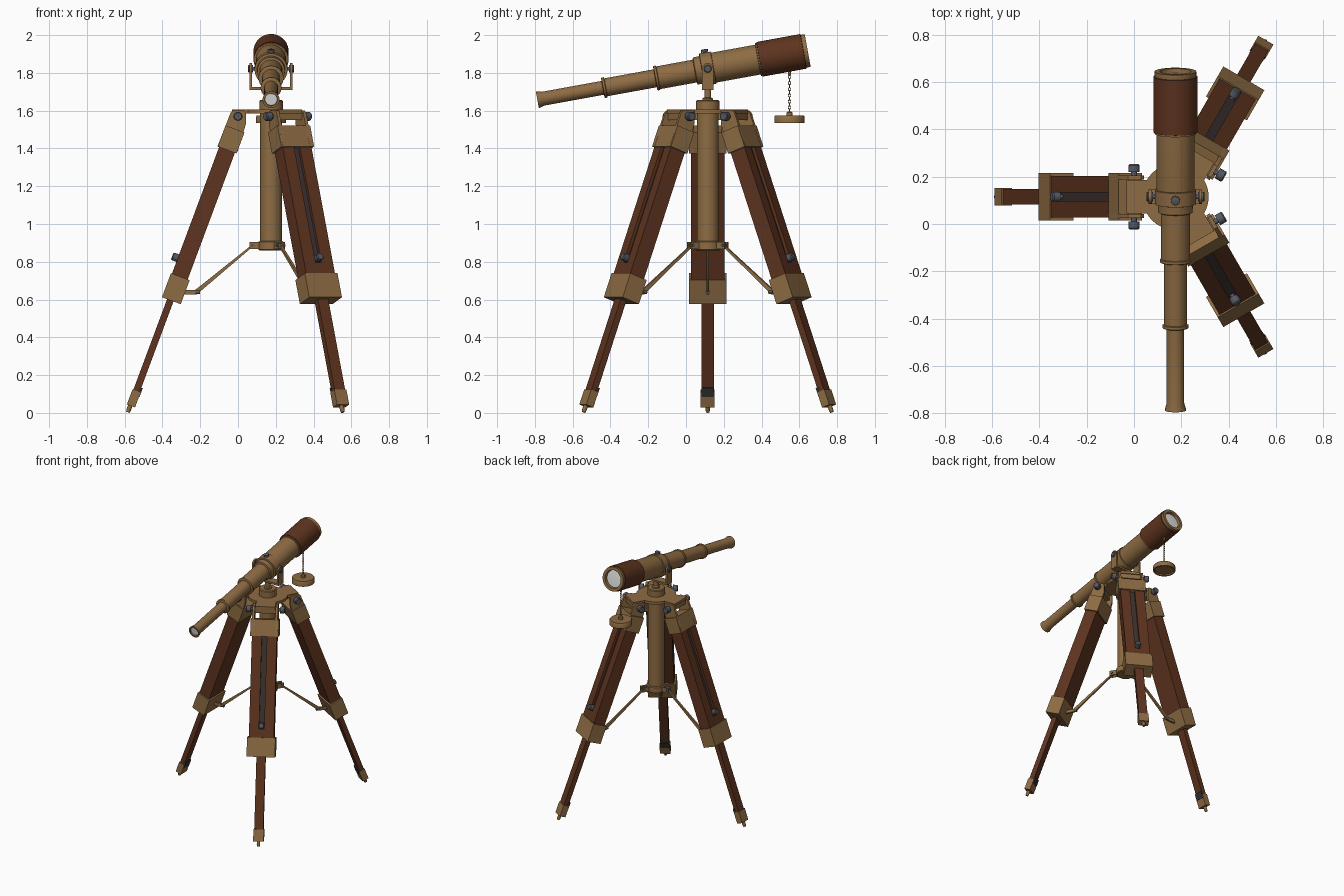
import bpy, bmesh, math
from mathutils import Vector, Matrix

if "Cube" in bpy.data.objects:
    bpy.data.objects.remove(bpy.data.objects["Cube"])

def material(name, rgb):
    m = bpy.data.materials.new(name)
    m.diffuse_color = (*rgb, 1)
    m.use_nodes = True
    m.node_tree.nodes["Principled BSDF"].inputs["Base Color"].default_value = m.diffuse_color
    return m

BRASS = material("aged brass", (.27, .15, .057))
WOOD = material("red brown wood", (.112, .034, .0135))
STEEL = material("blue grey steel", (.09, .10, .12))
SLOT = material("dark slot", (.045, .031, .03))
BLACK = material("blackened metal", (.03, .03, .03))
GLASS = material("pale glass", (.75, .76, .74))
I = Matrix.Identity(4)

def finish(name, bm, mat, M=I):
    bm.transform(M)
    bmesh.ops.remove_doubles(bm, verts=bm.verts, dist=1e-6)
    bmesh.ops.recalc_face_normals(bm, faces=bm.faces)
    for f in bm.faces:
        f.smooth = True
    for e in bm.edges:
        e.smooth = len(e.link_faces) == 2 and e.calc_face_angle() < .6
    me = bpy.data.meshes.new(name)
    bm.to_mesh(me)
    bm.free()
    me.materials.append(mat)
    ob = bpy.data.objects.new(name, me)
    bpy.context.collection.objects.link(ob)
    return ob

def prism(name, mat, pts, offset, M=I):
    bm = bmesh.new()
    a = [bm.verts.new(p) for p in pts]
    b = [bm.verts.new(Vector(p) + Vector(offset)) for p in pts]
    bm.faces.new(a)
    bm.faces.new(b[::-1])
    for i in range(len(a)):
        j = (i + 1) % len(a)
        bm.faces.new((a[i], a[j], b[j], b[i]))
    return finish(name, bm, mat, M)

def box(name, mat, x, y, z, M=I):
    pts = [(x[0], y[0], z[0]), (x[1], y[0], z[0]), (x[1], y[1], z[0]), (x[0], y[1], z[0])]
    return prism(name, mat, pts, (0, 0, z[1] - z[0]), M)

def lathe(name, mat, profile, M=I, n=40):
    """Spin (radius, height) points about local z; ends are closed on the axis."""
    bm = bmesh.new()
    prof = [(0, profile[0][1])] + list(profile) + [(0, profile[-1][1])]
    rings = []
    for r, h in prof:
        if r == 0:
            rings.append([bm.verts.new((0, 0, h))] * n)
        else:
            rings.append([bm.verts.new((r * math.cos(k * math.tau / n), r * math.sin(k * math.tau / n), h))
                          for k in range(n)])
    for p, q in zip(rings, rings[1:]):
        for k in range(n):
            j = (k + 1) % n
            vs = list(dict.fromkeys((p[k], p[j], q[j], q[k])))
            if len(vs) > 2:
                bm.faces.new(vs)
    return finish(name, bm, mat, M)

def along(p, q):
    """Frame with its origin at p and z pointing to q."""
    p, q = Vector(p), Vector(q)
    return Matrix.Translation(p) @ (q - p).to_track_quat('Z', 'Y').to_matrix().to_4x4()

def rod(name, mat, p, q, r, M=I, n=16):
    h = (Vector(q) - Vector(p)).length
    return lathe(name, mat, [(r, 0), (r, h)], M @ along(p, q), n)

def bolt(name, p, q, r, M=I):
    h = (Vector(q) - Vector(p)).length
    return lathe(name, STEEL, [(r * .5, 0), (r * .5, h * .35), (r, h * .35), (r, h * .9), (r * .8, h)],
                 M @ along(p, q), 16)

AX, AY = .175, .115
HUB = Matrix.Translation((AX, AY, 0))

# Centre column, collar, top socket and post
lathe("centre_column", BRASS, [(.058, .87), (.058, 1.59)], HUB)
lathe("column_collar", BRASS, [(.06, .86), (.067, .865), (.067, .905), (.06, .91)], HUB)
lathe("top_socket", BRASS, [(.062, 1.6), (.062, 1.65), (.057, 1.656)], HUB)
lathe("swivel_post", BRASS, [(.028, 1.65), (.028, 1.665), (.018, 1.67), (.018, 1.715)], HUB)

# Three-eared top plate
LEGS = [("left", math.pi), ("front", -math.pi / 3), ("back", math.pi / 3)]
outline = []
for a in (math.pi / 3, math.pi, math.pi * 5 / 3):
    R = Matrix.Rotation(a, 3, 'Z')
    outline += [R @ Vector((.207, t, 1.585)) for t in (-.07, .07)]
    outline += [Vector((.14 * math.cos(a + w), .14 * math.sin(a + w), 1.585))
                for w in [math.radians(30 + 6 * k) for k in range(11)]]
prism("top_plate", BRASS, outline, (0, 0, .02), HUB)

# Legs: local frames are RZ (radial, tangent, up) and L (outward, tangent, up the leg)
for side, ang in LEGS:
    RZ = HUB @ Matrix.Rotation(ang, 4, 'Z')
    c, s = .937, .349
    L = RZ @ Matrix(((c, 0, -s, .175), (0, 1, 0, 0), (s, 0, c, 1.57), (0, 0, 0, 1)))
    nm = side + "_leg_"
    # hinge bracket
    box(nm + "hinge_lug", BRASS, (.15, .2), (-.073, .073), (1.55, 1.59), RZ)
    for k in (-1, 1):
        prism(nm + "hinge_cheek", BRASS,
              [(r, k * .073, z) for r, z in
               ((.284, 1.41), (.178, 1.38), (.133, 1.53), (.133, 1.59), (.145, 1.602), (.2, 1.602), (.214, 1.59))],
              (0, k * .017, 0), RZ)
        bolt(nm + "hinge_bolt", (.175, k * .085, 1.57), (.175, k * .138, 1.57), .024, RZ)
    box(nm + "top_bracket", BRASS, (-.062, .045), (-.1, .1), (-.187, -.068), L)
    # slotted upper leg
    box(nm + "back_board", WOOD, (-.052, .015), (-.088, .088), (-.96, -.12), L)
    for k in (-1, 1):
        box(nm + "rail", WOOD, (.015, .037), sorted((k * .018, k * .088)), (-.96, -.12), L)
    box(nm + "slot_end", WOOD, (.015, .037), (-.018, .018), (-.96, -.84), L)
    box(nm + "slot_floor", SLOT, (.014, .02), (-.018, .018), (-.84, -.18), L)
    bolt(nm + "clamp_bolt", (.015, 0, -.815), (.068, 0, -.815), .021, L)
    # lower bracket and sliding leg
    box(nm + "lower_bracket", BRASS, (-.063, .043), (-.1, .1), (-1.038, -.902), L)
    box(nm + "lower_leg", WOOD, (-.022, .014), (-.032, .032), (-1.6, -1.0), L)
    box(nm + "foot", BRASS, (-.027, .019), (-.037, .037), (-1.635, -1.55), L)
    box(nm + "foot_patch", BLACK, (-.03, -.012), (-.0335, .0335), (-1.575, -1.525), L)
    lathe(nm + "spike", BRASS, [(.009, -1.672), (.012, -1.66), (.012, -1.62)], L, 12)
    # brace to the column collar
    for k in (-1, 1):
        box(nm + "brace_lug", BRASS, (.055, .115), sorted((k * .012, k * .02)), (.868, .905), RZ)
    rod(nm + "brace_pin", STEEL, (.1, -.025, .887), (.1, .025, .887), .009, RZ, 12)
    prism(nm + "brace", BRASS, [(.095, -.007, .895), (.105, -.007, .873), (.392, -.007, .628),
                                (.47, -.007, .628), (.47, -.007, .65), (.4, -.007, .652)], (0, .014, 0), RZ)
    rod(nm + "brace_stud", STEEL, (.375, 0, .64), (.4, 0, .64), .011, RZ, 12)

# Fork holding the telescope
box("fork_base", BRASS, (-.113, .113), (-.03, .03), (1.71, 1.724), HUB)
for k in (-1, 1):
    arm = [(k * .1, -.03, 1.712), (k * .1, .03, 1.712)]
    arm += [(k * .1, .03 * math.cos(w), 1.822 + .03 * math.sin(w))
            for w in [math.pi * i / 10 for i in range(11)]]
    prism("fork_arm", BRASS, arm, (k * .013, 0, 0), HUB)
    bolt("pivot_bolt", (k * .08, 0, 1.822), (k * .122, 0, 1.822), .021, HUB)

# Telescope, z along the barrel towards the objective
cs, sn = math.cos(.18), math.sin(.18)
T = Matrix(((1, 0, 0, AX), (0, sn, cs, AY), (0, -cs, sn, 1.822), (0, 0, 0, 1)))
lathe("eyepiece_tube", BRASS, [(.032, -.905), (.033, -.917), (.045, -.917), (.044, -.909), (.037, -.885),
                               (.037, -.55)], T)
lathe("eyepiece_lens", GLASS, [(.031, -.909), (.031, -.904)], T)
lathe("middle_draw_tube", BRASS, [(.05, -.565), (.055, -.562), (.055, -.551), (.048, -.548), (.048, -.27)], T)
lathe("large_draw_tube", BRASS, [(.06, -.283), (.066, -.28), (.066, -.269), (.061, -.266), (.061, -.05)], T)
lathe("main_barrel", BRASS, [(.064, -.07), (.073, -.066), (.073, -.05), (.075, -.02), (.08, .03), (.08, .29)], T)
lathe("mount_band", BRASS, [(.079, -.032), (.087, -.03), (.087, .03), (.079, .032)], T)
bolt("band_knob", (0, -.08, 0), (0, -.105, 0), .019, T)
lathe("wooden_sleeve", WOOD, [(.085, .277), (.093, .279), (.093, .515), (.085, .517)], T)
lathe("sleeve_ring", BRASS, [(.08, .27), (.088, .271), (.088, .278)], T)
lathe("objective_ring", BRASS, [(.086, .51), (.088, .522), (.088, .538), (.066, .538), (.063, .518)], T)
lathe("objective_lens", GLASS, [(.063, .515), (.063, .519), (.04, .521)], T)

# Hanging lens cap on a chain
CAP = Matrix.Translation((AX, .548, 0))
lathe("lens_cap", BRASS, [(.068, 1.545), (.07, 1.535), (.08, 1.535), (.08, 1.568), (.076, 1.574)], CAP)
lathe("cap_knob", BRASS, [(.016, 1.574), (.016, 1.59), (.01, 1.596)], CAP, 20)
rod("chain_eye", BRASS, (0, 0, 1.79), (0, 0, 1.83), .008, CAP, 12)
N = 13
for i in range(N):
    bm = bmesh.new()
    loops = []
    for k in range(12):
        w = k * math.tau / 12
        loops.append([bm.verts.new(((.0065 + .002 * math.cos(v)) * math.cos(w), .002 * math.sin(v),
                                    (.0095 + .002 * math.cos(v)) * math.sin(w)))
                      for v in [m * math.tau / 6 for m in range(6)]])
    for k in range(12):
        p, q = loops[k], loops[(k + 1) % 12]
        for m in range(6):
            bm.faces.new((p[m], p[(m + 1) % 6], q[(m + 1) % 6], q[m]))
    finish("chain_link", bm, BRASS, CAP @ Matrix.Translation((0, 0, 1.6 + .195 * i / (N - 1)))
           @ Matrix.Rotation(math.pi / 2 * (i % 2), 4, 'Z'))
